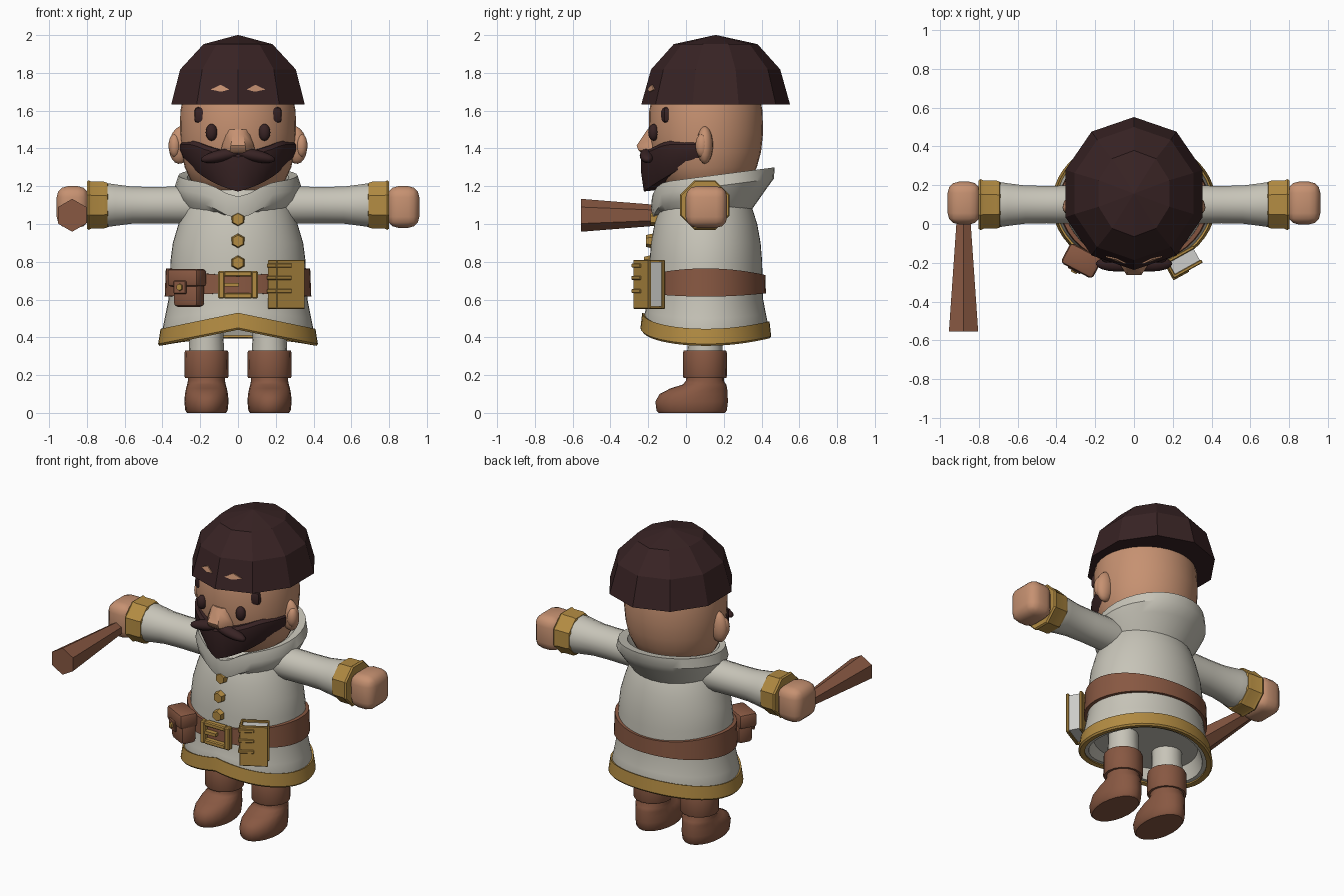
import bpy, bmesh, math
from math import sin, cos, pi, radians
from mathutils import Vector, Matrix

if "Cube" in bpy.data.objects:
    bpy.data.objects.remove(bpy.data.objects["Cube"])


def material(name, r, g, b):
    m = bpy.data.materials.new(name)
    lin = [((c / 255 + 0.055) / 1.055) ** 2.4 for c in (r, g, b)]
    m.diffuse_color = (*lin, 1)
    m.use_nodes = True
    m.node_tree.nodes["Principled BSDF"].inputs["Base Color"].default_value = m.diffuse_color
    return m


HAIR = material("dark hair", 56, 35, 36)
SKIN = material("skin", 198, 145, 113)
COAT = material("pale cloth", 199, 196, 184)
GOLD = material("gold trim", 178, 139, 66)
LEATHER = material("brown leather", 136, 88, 66)
PAGES = material("paper", 206, 206, 203)


def finish(name, bm, mat, smooth=True, angle=35):
    bmesh.ops.recalc_face_normals(bm, faces=bm.faces)
    mesh = bpy.data.meshes.new(name)
    bm.to_mesh(mesh)
    bm.free()
    mesh.materials.append(mat)
    ob = bpy.data.objects.new(name, mesh)
    bpy.context.collection.objects.link(ob)
    if smooth:
        bpy.ops.object.select_all(action='DESELECT')
        ob.select_set(True)
        bpy.context.view_layer.objects.active = ob
        bpy.ops.object.shade_smooth_by_angle(angle=radians(angle))
    return ob


def loft(name, rings, mat, smooth=True, caps=True, loop=False, angle=35):
    """Skin closed rings of points; loop joins the last ring to the first."""
    bm = bmesh.new()
    vs = [[bm.verts.new(p) for p in r] for r in rings]
    n = len(vs[0])
    pairs = list(zip(vs, vs[1:])) + ([(vs[-1], vs[0])] if loop else [])
    for a, b in pairs:
        for i in range(n):
            j = (i + 1) % n
            bm.faces.new((a[i], a[j], b[j], b[i]))
    if caps and not loop:
        bm.faces.new(vs[0])
        bm.faces.new(vs[-1])
    return finish(name, bm, mat, smooth, angle)


def ring(z, rx, ry, cy=0.105, cx=0, n=32, dz=lambda t: 0, start=-pi / 2):
    ts = [start + 2 * pi * i / n for i in range(n)]
    return [(cx + rx * cos(t), cy + ry * sin(t), z + dz(t)) for t in ts]


def tube_x(name, side, profile, mat, n=16, smooth=True, angle=35):
    """Round part along the arm: profile is (x, radius)."""
    rings = [[(side * x, 0.1 + r * cos(2 * pi * (i + .5) / n), 1.1 + r * sin(2 * pi * (i + .5) / n))
              for i in range(n)] for x, r in profile]
    return loft(name, rings, mat, smooth, angle=angle)


def box(name, loc, size, mat, rot=0, bevel=0, seg=1, origin=(0, 0, 0), ry=0):
    """Box placed at loc inside a frame turned by rot about z at origin."""
    bm = bmesh.new()
    bmesh.ops.create_cube(bm, size=1, matrix=Matrix.Diagonal((*size, 1)))
    if bevel:
        bmesh.ops.bevel(bm, geom=bm.edges[:], offset=bevel, segments=seg, profile=0.5, affect='EDGES')
    bm.transform(Matrix.Translation(origin) @ Matrix.Rotation(rot, 4, 'Z')
                 @ Matrix.Translation(loc) @ Matrix.Rotation(ry, 4, 'Y'))
    return finish(name, bm, mat, bevel > 0)


def ball(name, loc, scale, mat, ry=0, u=16, v=10):
    bm = bmesh.new()
    bmesh.ops.create_uvsphere(bm, u_segments=u, v_segments=v, radius=1)
    bm.transform(Matrix.Translation(loc) @ Matrix.Rotation(ry, 4, 'Y') @ Matrix.Diagonal((*scale, 1)))
    return finish(name, bm, mat, angle=60)


def stud(name, loc, r, depth, rot=0):
    """Six-sided gold button facing forward."""
    bm = bmesh.new()
    bmesh.ops.create_cone(bm, cap_ends=True, segments=6, radius1=r, radius2=r * 0.75, depth=depth)
    bm.transform(Matrix.Translation(loc) @ Matrix.Rotation(rot, 4, 'Z') @ Matrix.Rotation(pi / 2, 4, 'X'))
    return finish(name, bm, GOLD, False)


# Coat with a hem that rises to a point in front
def hem(t):
    s = sin(t)
    return 0.085 * (1 - abs(cos(t))) if s < 0 else 0.04 * s * s


def part_hem(w):
    return lambda t: w * hem(t)


coat = [(1.20, .20, .17, 0), (1.14, .255, .22, 0), (1.07, .29, .25, 0), (1.0, .315, .272, 0),
        (.9, .345, .29, 0), (.8, .358, .298, 0), (.7, .36, .30, .0), (.6, .368, .302, .2),
        (.5, .388, .318, .6), (.40, .408, .335, 1), (.37, .40, .328, 1), (.37, .36, .29, 1),
        (.46, .33, .265, .3)]
loft("coat", [ring(z, a, b, n=48, dz=part_hem(w)) for z, a, b, w in coat], COAT)
trim = [(.44, .395, .322), (.445, .41, .337), (.365, .423, .346), (.355, .415, .338), (.36, .385, .31)]
loft("coat_hem_trim", [ring(z, a, b, n=48, dz=hem) for z, a, b in trim], GOLD, loop=True)

# Belt, buckle, buttons
belt = [(.73, .345, .28, 1), (.73, .382, .315, 1), (.633, .388, .318, -.5), (.633, .35, .28, -.5)]
loft("belt", [ring(z, a, b, n=40, dz=lambda t, k=k: .035 * k * cos(t) ** 2) for z, a, b, k in belt],
     LEATHER, loop=True)
for s in (-1, 1):
    box("buckle_side", (s * .088, -.225, .678), (.034, .04, .145), GOLD, bevel=.006)
    box("buckle_bar", (0, -.225, .678 + s * .058), (.15, .04, .03), GOLD, bevel=.006)
box("buckle_prong", (-.035, -.225, .678), (.08, .03, .02), GOLD)
for z, y in ((1.025, -.165), (.91, -.188), (.795, -.199)):
    stud("coat_button", (0, y, z), .042, .045)

# Pouch on the belt
P, PR = (-.268, -.185, 0), radians(-28)
box("pouch_body", (.01, 0, .635), (.15, .10, .15), LEATHER, PR, .025, 2, P)
box("pouch_flap", (0, -.005, .715), (.185, .118, .095), LEATHER, PR, .02, 2, P)
box("pouch_tab", (-.01, -.062, .665), (.075, .016, .07), LEATHER, PR, .005, 1, P)
stud("pouch_button", (-.305, -.238, .665), .024, .03, PR)

# Book hanging from the belt
B, BR = (.256, -.195, .68), radians(29)
for s in (-1, 1):
    box("book_cover", (0, s * .042, 0), (.17, .018, .26), GOLD, BR, .004, 1, B)
box("book_spine", (-.078, 0, 0), (.016, .1, .26), GOLD, BR, .004, 1, B)
box("book_pages", (.002, 0, 0), (.15, .07, .235), PAGES, BR, 0, 1, B)
for z in (-.035, .035, .10):
    box("book_band", (-.045, -.004, z), (.095, .108, .022), GOLD, BR, .004, 1, B)

# Hood lying open around the neck, tipped up at the back
def hood(t):
    return .085 * (1 + sin(t)) / 2 - .07 * max(0, -sin(t)) ** 14


rows = [(1.05, .25, .23, .10, 0), (1.10, .315, .30, .125, 1), (1.155, .335, .325, .14, 1),
        (1.215, .315, .325, .145, 1), (1.205, .27, .28, .13, 1), (1.14, .20, .20, .11, 0)]
loft("hood", [ring(z, a, b, c, n=32, dz=(hood if k else lambda t: 0)) for z, a, b, c, k in rows], COAT)

# Arms, cuffs, hands, legs, boots
for s in (-1, 1):
    tube_x("sleeve", s, [(.15, .10), (.32, .10), (.45, .098), (.56, .10), (.65, .112), (.69, .118),
                         (.72, .118)], COAT)
    tube_x("cuff", s, [(.685, .11), (.692, .128), (.71, .134), (.775, .134), (.79, .142),
                       (.80, .135), (.80, .11)], GOLD, 8, angle=30)
    box("hand", (s * .875, .108, 1.09), (.17, .22, .22), SKIN, 0, .058, 3)
    x = s * .167
    leg = [(.55, .088), (.40, .09), (.30, .095)]
    loft("trouser_leg", [ring(z, r, r, .1, x, 16) for z, r in leg], COAT)
    cuff = [(.33, .09), (.33, .112), (.32, .116), (.195, .117), (.185, .113), (.185, .08)]
    loft("boot_cuff", [ring(z, r, r, .1, x, 16) for z, r in cuff], LEATHER)
    foot = [(0, .103, .175, .03), (.012, .112, .186, .03), (.06, .117, .192, .03), (.10, .114, .18, .04),
            (.13, .108, .15, .068), (.15, .102, .115, .098), (.17, .098, .10, .1), (.21, .098, .1, .1)]
    loft("boot_foot", [ring(z, a, b, c, x, 20) for z, a, b, c in foot], LEATHER, angle=45)

# Tapered six-sided club held forward
loft("club", [[(-.878 + r * sin(i * pi / 3), y, 1.046 + r * cos(i * pi / 3)) for i in range(6)]
              for y, r in ((.06, .038), (-.555, .087))], LEATHER, False)

# Head
head = [(1.14, .12, .12), (1.18, .20, .19), (1.23, .25, .235), (1.30, .282, .27), (1.38, .30, .292),
        (1.48, .308, .303), (1.60, .305, .30), (1.70, .285, .28), (1.80, .21, .21), (1.85, .10, .10)]
loft("head", [ring(z, a, b, n=32) for z, a, b in head], SKIN)

# Faceted hair cap
cap = [(1.632, .25, .27), (1.632, .372, .394), (1.818, .322, .342), (1.952, .192, .222)]
bowl = [ring(z, a, b, .157, n=10) for z, a, b in cap] + [ring(2.0, .004, .004, .157, n=10)]
loft("hair", bowl, HAIR, False)

# Face, mirrored left and right
for s in (-1, 1):
    ball("ear", (s * .305, .10, 1.418), (.06, .043, .10), SKIN, -s * radians(6))
    ball("ear_inner", (s * .335, .085, 1.415), (.033, .035, .062), SKIN)
    ball("eye", (s * .14, -.172, 1.485), (.031, .028, .045), HAIR)
    box("eyebrow", (s * .15, -.004, 1.575), (.165, .075, .085), HAIR, s * radians(14),
        .02, 2, (0, -.135, 0), s * radians(-2))
    ball("moustache", (s * .085, -.205, 1.362), (.115, .04, .032), HAIR, s * radians(12))
    # Forehead patch showing through the fringe
    bm = bmesh.new()
    pts = [(.045, 1.712), (.09, 1.70), (.145, 1.712), (.092, 1.737)]
    def on_hair(x, z, out):
        k = .394 - (z - 1.632) * .28
        return (s * x, .157 - k + x * .345 - out, z)
    front = [bm.verts.new(on_hair(x, z, .007)) for x, z in pts]
    back = [bm.verts.new(on_hair(x, z, -.001)) for x, z in pts]
    bm.faces.new(front)
    bm.faces.new(back)
    for i in range(4):
        j = (i + 1) % 4
        bm.faces.new((front[i], front[j], back[j], back[i]))
    finish("fringe_gap", bm, SKIN, False)

# Wedge nose
nose = [(1.50, .05, .205), (1.475, .062, .222), (1.415, .085, .262), (1.39, .088, .252), (1.375, .07, .235)]
loft("nose", [[(-w, -.14, z), (-w, -.19, z), (-w * .45, -d, z), (w * .45, -d, z), (w, -.19, z),
               (w, -.14, z)] for z, w, d in nose], SKIN, angle=40)

# Beard wrapped around the jaw
sections = []
for i in range(-10, 11):
    f = abs(i) / 10
    a = radians(87) * i / 10
    top = 1.375 + .065 * min(1, f / .55) ** 1.3
    low = 1.172 + .185 * f ** 1.15
    r = .343 - .032 * min(1, f * 1.4)
    prof = [(.24, top), (r - .015, top), (r, top - .02), (r, (top + low) / 2),
            (r - .015 - .03 * sin(pi * f), low), (.2, low + .015)]
    sections.append([(q * sin(a), .105 - q * cos(a), z) for q, z in prof])
loft("beard", sections, HAIR)
